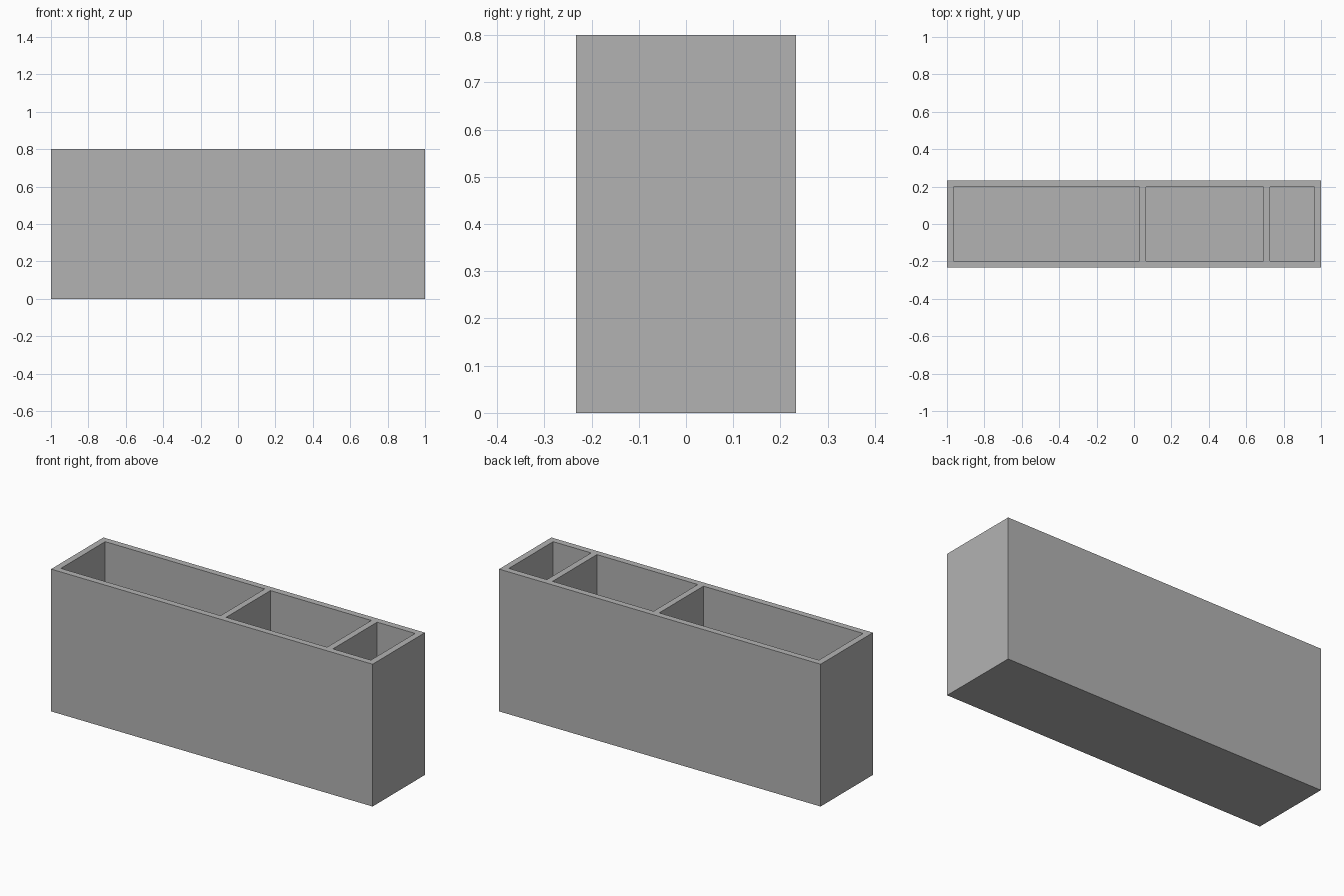
import bpy

# Remove the default object
default = bpy.data.objects.get("Cube")
if default:
    bpy.data.objects.remove(default, do_unlink=True)

LENGTH, DEPTH, HEIGHT, WALL = 2.0, 0.465, 0.8, 0.036
POCKETS = [(-0.964, 0.029), (0.064, 0.692), (0.728, 0.964)]

# Single plain grey
grey = bpy.data.materials.new("plain_grey")
grey.use_nodes = True
colour = (0.45, 0.45, 0.45, 1)
grey.diffuse_color = colour
grey.node_tree.nodes["Principled BSDF"].inputs["Base Color"].default_value = colour


def box(name, x, y, z):
    """Axis-aligned box from (low, high) ranges."""
    ranges = (x, y, z)
    bpy.ops.mesh.primitive_cube_add(size=1, location=[(a + b) / 2 for a, b in ranges])
    ob = bpy.context.object
    ob.name = name
    ob.scale = [b - a for a, b in ranges]
    bpy.ops.object.transform_apply(location=True, rotation=False, scale=True)
    ob.data.materials.append(grey)
    return ob


# Solid outer block
organizer = box("organizer_box", (-LENGTH / 2, LENGTH / 2),
                (-DEPTH / 2, DEPTH / 2), (0, HEIGHT))

# Hollow out the three open compartments, leaving walls, dividers and floor
inner = DEPTH / 2 - WALL
for i, span in enumerate(POCKETS):
    cutter = box(f"compartment_cutter_{i}", span, (-inner, inner), (WALL, HEIGHT + 0.1))
    cutter.hide_render = True
    cut = organizer.modifiers.new("compartment", "BOOLEAN")
    cut.operation = "DIFFERENCE"
    cut.solver = "EXACT"
    cut.object = cutter
    bpy.context.view_layer.objects.active = organizer
    bpy.ops.object.modifier_apply(modifier=cut.name)
    bpy.data.objects.remove(cutter, do_unlink=True)
